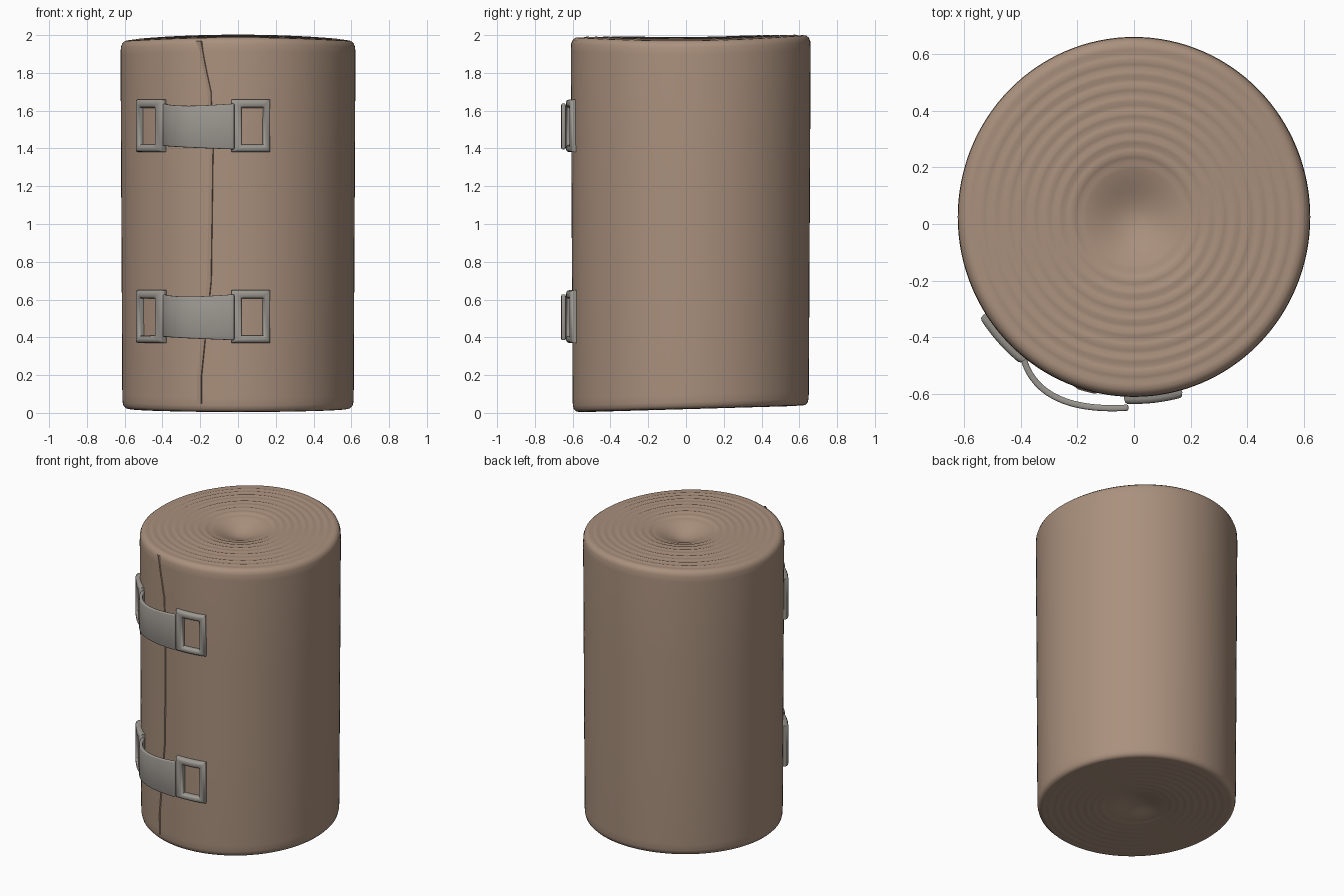
import bpy, bmesh, math
from mathutils import Vector
from mathutils.geometry import interpolate_bezier

if "Cube" in bpy.data.objects:
    bpy.data.objects.remove(bpy.data.objects["Cube"], do_unlink=True)

RX, RY, CY = 0.622, 0.635, 0.025


def material(name, rgb):
    m = bpy.data.materials.new(name)
    m.use_nodes = True
    m.diffuse_color = (*rgb, 1)
    bsdf = m.node_tree.nodes["Principled BSDF"]
    bsdf.inputs["Base Color"].default_value = (*rgb, 1)
    bsdf.inputs["Roughness"].default_value = 0.8
    return m


tan = material("bandage tan", (0.40, 0.28, 0.205))
grey = material("clip grey", (0.33, 0.31, 0.28))


def finish(bm, name, mat, angle=40):
    bmesh.ops.recalc_face_normals(bm, faces=bm.faces)
    mesh = bpy.data.meshes.new(name)
    bm.to_mesh(mesh)
    bm.free()
    mesh.materials.append(mat)
    obj = bpy.data.objects.new(name, mesh)
    bpy.context.collection.objects.link(obj)
    bpy.ops.object.select_all(action="DESELECT")
    obj.select_set(True)
    bpy.context.view_layer.objects.active = obj
    bpy.ops.object.shade_smooth_by_angle(angle=math.radians(angle))
    return obj


def on_roll(deg, lift, z):
    """Point on the side of the roll; zero degrees is the front."""
    a = math.radians(deg)
    return Vector(((RX + lift) * math.sin(a), CY - (RY + lift) * math.cos(a), z))


def loft(bm, rings, closed=True):
    """Bridge neighbouring rings of vertices with quads."""
    for a, b in zip(rings, rings[1:]):
        n = len(a)
        for i in range(n if closed else n - 1):
            j = (i + 1) % n
            bm.faces.new((a[i], a[j], b[j], b[i]))


# Roll: turned profile with rounded rims, wound ends and a central dimple
def end_height(r):
    dimple = 0.075 * math.exp(-(r / 0.24) ** 2)
    winding = 0.003 * math.sin(r * 85) if 0.3 < r < 0.92 else 0
    return dimple + winding


profile = []
for k in range(1, 46):
    r = 0.93 * k / 45
    profile.append((r, 0.004 + 0.5 * end_height(r)))
profile += [(0.955, 0.007), (0.975, 0.02), (0.983, 0.04), (0.985, 0.08)]
profile += [(0.99, 0.7), (0.995, 1.3), (1.0, 1.92), (0.997, 1.96), (0.985, 1.98), (0.96, 1.992)]
for k in range(45, 0, -1):
    r = 0.93 * k / 45
    profile.append((r, 1.994 - end_height(r)))


def roll_point(r, z, deg):
    p = on_roll(deg, 0, z)
    x, y = p.x * r, CY + (p.y - CY) * r
    t = z / 2
    z += (1 - t) * 0.036 * (y + 0.6) / 1.25          # slanted base
    z += t * (0.006 * y / RY - 0.025 * (x / RX) ** 2)  # saddle-shaped top
    return x, y, z


bm = bmesh.new()
rings = [[bm.verts.new(roll_point(r, z, 360 * i / 128)) for i in range(128)] for r, z in profile]
loft(bm, rings)
bm.faces.new(rings[0])
bm.faces.new(rings[-1])
finish(bm, "bandage_roll", tan, 50)

# Loose end: a slim raised seam running down the front
bm = bmesh.new()
seam = [(-18, 1.97), (-16, 1.85), (-13, 1.7), (-12, 1.4), (-13, 0.7), (-18, 0.2), (-18, 0.05)]
rows = []
for deg, z in seam:
    rows.append([bm.verts.new(on_roll(deg + d, lift - 0.008 * (1 - z / 2), z))
                 for d, lift in ((-3, -0.003), (-0.3, 0.006), (0, -0.004))])
loft(bm, rows, closed=False)
finish(bm, "loose_end", tan, 30)


# Clips: two curved buckles joined by a bowed strap
def buckle(name, outer, inner, z):
    """Rectangular frame wrapped to the roll; outer and inner are degree spans."""
    bm = bmesh.new()

    def ring(span, low, high, lift):
        n = 8
        degs = [span[0] + (span[1] - span[0]) * i / n for i in range(n + 1)]
        path = [(d, low) for d in degs] + [(d, high) for d in reversed(degs)]
        return [bm.verts.new(on_roll(d, lift, h)) for d, h in path]

    def inset(span, amount):
        return span[0] + amount, span[1] - amount

    soft = 1.1
    lo, hi = z - 0.14, z + 0.14
    ilo, ihi = z - 0.1, z + 0.095
    sections = [
        ring(outer, lo, hi, -0.02),
        ring(outer, lo, hi, 0.008),
        ring(inset(outer, 0.4), lo + 0.005, hi - 0.005, 0.02),
        ring(inset(outer, soft), lo + 0.014, hi - 0.014, 0.025),
        ring(inset(inner, -0.9), ilo - 0.011, ihi + 0.011, 0.025),
        ring(inset(inner, -0.3), ilo - 0.004, ihi + 0.004, 0.02),
        ring(inner, ilo, ihi, 0.008),
        ring(inner, ilo, ihi, -0.02),
    ]
    loft(bm, sections + sections[:1])
    finish(bm, name, grey, 60)


def strap(name, z):
    bm = bmesh.new()
    path = interpolate_bezier(Vector((-0.395, -0.455)), Vector((-0.36, -0.62)),
                              Vector((-0.2, -0.66)), Vector((-0.02, -0.648)), 24)
    rows = []
    for i, p in enumerate(path):
        t = i / 23
        bow = 0.012 * math.sin(math.pi * t)
        low, high = z - 0.105 - 0.02 * t, z + 0.118 - bow
        rows.append([bm.verts.new((p.x, p.y, h)) for h in (low, high)])
    loft(bm, rows, closed=False)
    obj = finish(bm, name, grey, 40)
    solid = obj.modifiers.new("thickness", "SOLIDIFY")
    solid.thickness, solid.offset = 0.022, 0
    soft = obj.modifiers.new("soft edges", "BEVEL")
    soft.width, soft.segments = 0.006, 2


for level, z in (("upper", 1.52), ("lower", 0.51)):
    buckle(level + "_right_buckle", (-57.5, -38), (-54.3, -43.4), z)
    buckle(level + "_left_buckle", (-3.2, 15.7), (1.8, 12.2), z)
    strap(level + "_clip_strap", z)
